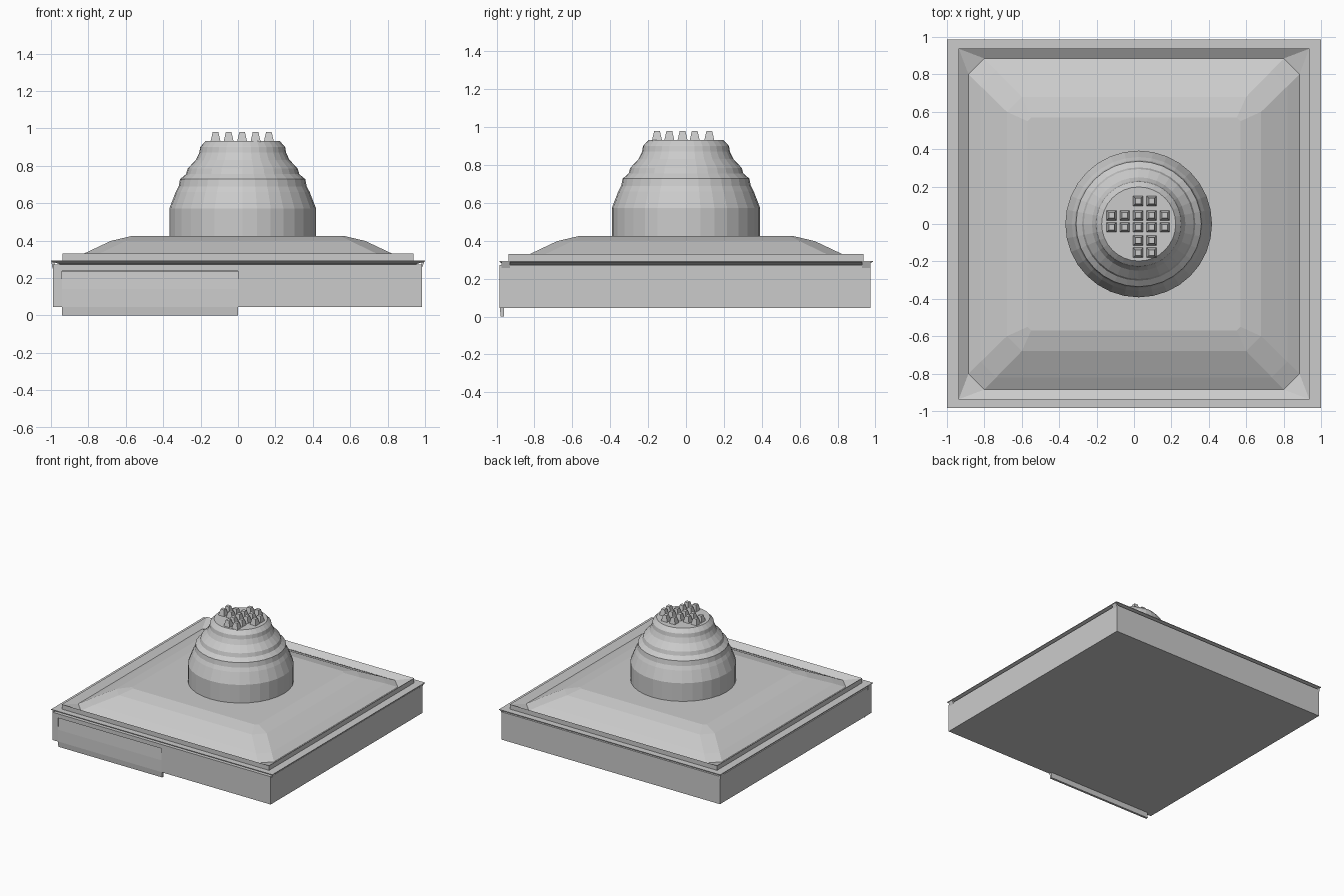
import bpy, bmesh, math

if "Cube" in bpy.data.objects:
    bpy.data.objects.remove(bpy.data.objects["Cube"])


def make_object(name, bm):
    bmesh.ops.remove_doubles(bm, verts=bm.verts, dist=1e-5)
    bmesh.ops.recalc_face_normals(bm, faces=bm.faces)
    mesh = bpy.data.meshes.new(name)
    bm.to_mesh(mesh)
    bm.free()
    obj = bpy.data.objects.new(name, mesh)
    bpy.context.collection.objects.link(obj)
    return obj


def add_loft(bm, rings):
    """Skin a stack of equal-length rings and cap both ends."""
    loops = [[bm.verts.new(p) for p in ring] for ring in rings]
    n = len(loops[0])
    for a, b in zip(loops, loops[1:]):
        for i in range(n):
            j = (i + 1) % n
            bm.faces.new((a[i], a[j], b[j], b[i]))
    bm.faces.new(loops[0][::-1])
    bm.faces.new(loops[-1])


def loft(name, rings):
    bm = bmesh.new()
    add_loft(bm, rings)
    return make_object(name, bm)


def rect(x0, x1, y0, y1, z):
    return [(x0, y0, z), (x1, y0, z), (x1, y1, z), (x0, y1, z)]


def box(name, x0, x1, y0, y1, z0, z1):
    return loft(name, [rect(x0, x1, y0, y1, z0), rect(x0, x1, y0, y1, z1)])


def chamfered_square(h, c, z):
    k = h - c
    return [(-k, -h, z), (k, -h, z), (h, -k, z), (h, k, z),
            (k, h, z), (-k, h, z), (-h, k, z), (-h, -k, z)]


def circle(cx, r, z, n=32):
    return [(cx + r * math.cos(2 * math.pi * i / n),
             r * math.sin(2 * math.pi * i / n), z) for i in range(n)]


# Base slab with a shallow recess in the left half of its front
base = box("base", -0.99, 0.985, -0.985, 0.975, 0.045, 0.272)
cutter = box("recess_cutter", -0.94, 0.0, -1.1, -0.965, 0.0, 0.238)
cutter.hide_render = True
cutter.hide_viewport = True
cut = base.modifiers.new("recess", 'BOOLEAN')
cut.operation = 'DIFFERENCE'
cut.solver = 'EXACT'
cut.object = cutter

# Folded front panel hanging just below the base
profile = [(-0.974, 0.235), (-0.981, 0.14), (-0.983, 0.045),
           (-0.978, 0.0), (-0.96, 0.0), (-0.962, 0.235)]
loft("front_panel", [[(x, y, z) for y, z in profile] for x in (-0.94, 0.0)])

# Overhanging flange, undercut towards the base
loft("flange", [rect(-0.95, 0.95, -0.95, 0.94, 0.265),
                rect(-0.955, 0.955, -0.955, 0.945, 0.275),
                rect(-1, 1, -0.985, 0.987, 0.288),
                rect(-1, 1, -0.985, 0.987, 0.293)])

# Small tabs under the flange at the side corners
for sx in (-1, 1):
    for sy in (-1, 1):
        x0, x1 = sorted((sx * 0.98, sx * 0.998))
        y0, y1 = sorted((sy * 0.93, sy * 0.975))
        loft("flange_tab", [rect(x0, sx * 0.982 if sx > 0 else x1, y0, y1, 0.25)
                            if sx > 0 else rect(-0.992, x1, y0, y1, 0.25),
                            rect(x0, x1, y0, y1, 0.29)])

# Raised roof: rim, sloping valley and stepped hip with chamfered corners
loft("roof", [chamfered_square(h, c, z) for h, c, z in (
    (0.937, 0, 0.285), (0.937, 0, 0.331), (0.885, 0.085, 0.297),
    (0.82, 0.083, 0.332), (0.68, 0.08, 0.398), (0.57, 0.02, 0.424))])

# Banded dome turned on a round base
dome_x = 0.025
loft("dome", [circle(dome_x, r, z) for r, z in (
    (0.392, 0.41), (0.392, 0.572), (0.358, 0.66), (0.342, 0.69),
    (0.335, 0.728), (0.303, 0.755), (0.294, 0.785), (0.25, 0.832),
    (0.232, 0.87), (0.227, 0.90), (0.222, 0.906), (0.198, 0.932))])

# Tapered studs on the dome top
columns = (-0.12, -0.05, 0.022, 0.094, 0.165)
rows = (0.123, 0.046, -0.018, -0.088, -0.153)
bm = bmesh.new()
for r, y in enumerate(rows):
    for x in (columns if r in (1, 2) else columns[2:4]):
        add_loft(bm, [rect(x - s, x + s, y - s, y + s, z)
                      for s, z in ((0.027, 0.928), (0.015, 0.98))])
make_object("dome_studs", bm)
